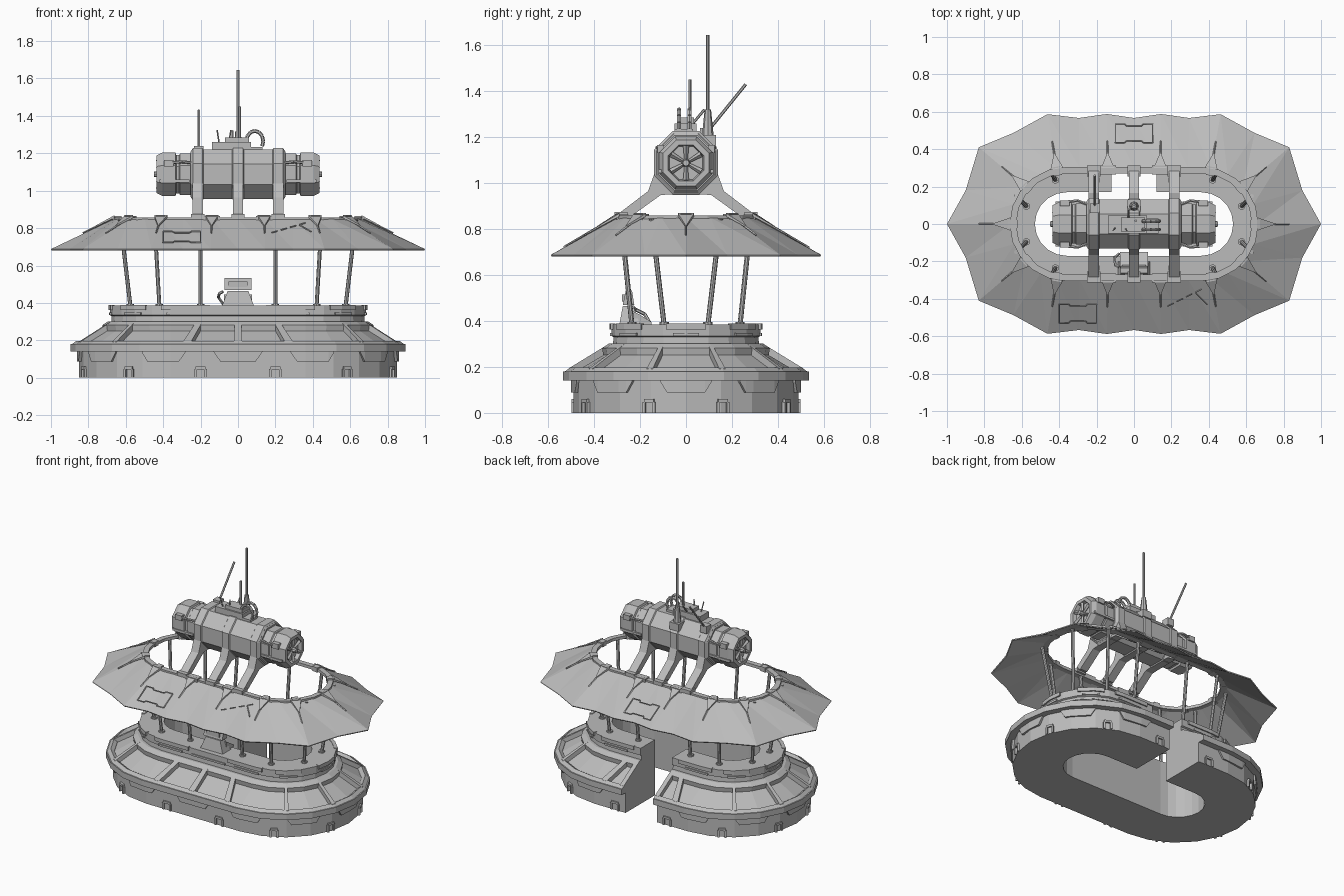
import bpy, bmesh
from math import sin, cos, radians, pi
from mathutils import Vector

if "Cube" in bpy.data.objects:
    bpy.data.objects.remove(bpy.data.objects["Cube"])

grey = bpy.data.materials.new("plain_grey")
grey.use_nodes = True
grey.diffuse_color = (0.5, 0.5, 0.5, 1)
grey.node_tree.nodes["Principled BSDF"].inputs["Base Color"].default_value = (0.5, 0.5, 0.5, 1)


def finish(name, bm, recalc=True):
    if recalc:
        bmesh.ops.recalc_face_normals(bm, faces=bm.faces[:])
    mesh = bpy.data.meshes.new(name)
    bm.to_mesh(mesh)
    bm.free()
    mesh.materials.append(grey)
    ob = bpy.data.objects.new(name, mesh)
    bpy.context.collection.objects.link(ob)
    return ob


def hull(name, pts):
    """Convex solid around a few points."""
    bm = bmesh.new()
    bmesh.ops.convex_hull(bm, input=[bm.verts.new(p) for p in pts])
    bmesh.ops.dissolve_limit(bm, angle_limit=0.01, verts=bm.verts[:], edges=bm.edges[:])
    return finish(name, bm)


def box(name, x, y, z):
    return hull(name, [(a, b, c) for a in x for b in y for c in z])


def prism(name, x0, x1, outline):
    return hull(name, [(x, y, z) for x in (x0, x1) for y, z in outline])


def beam(name, p, q, r, r2=None, sides=6):
    p, q = Vector(p), Vector(q)
    bm = bmesh.new()
    bmesh.ops.create_cone(bm, cap_ends=True, segments=sides, radius1=r,
                          radius2=r if r2 is None else r2, depth=(q - p).length)
    ob = finish(name, bm)
    ob.rotation_mode = 'QUATERNION'
    ob.rotation_quaternion = (q - p).to_track_quat('Z', 'Y')
    ob.location = (p + q) / 2
    return ob


def pipe(name, pts, r):
    for p, q in zip(pts, pts[1:]):
        beam(name, p, q, r)


# Rounded oval track: u runs from the front centre round to the back on each side
HALF, END = 0.36, 2.52


def track(u, r, fan=False):
    s, a = (1 if u >= 0 else -1), abs(u)
    if HALF < a < END - HALF:
        t = radians((a - HALF) * 100 - 90)
        return s * (HALF + r * cos(t)), r * sin(t)
    x, y = (a, -r) if a <= HALF else (END - a, r)
    return s * x * (1 + 1.9 * max(0, r - 0.32) if fan else 1), y


def sweep(name, profile, u0, u1, taper=0, fan=False):
    """Sweep a radius/height profile along the track; taper slants both ends."""
    grid = [s * (HALF + 0.18 * k) for k in range(11) for s in (-1, 1)]
    us = sorted([u0, u1] + [g for g in grid if u0 + .002 < g < u1 - .002]
                + ([u0 + taper, u1 - taper] if taper else []))
    top = max(z for _, z in profile)
    bm = bmesh.new()
    rows = []
    for u in us:
        end = taper and u in (u0, u1)
        rows.append([bm.verts.new((*track(u, r, fan), top - 0.004 if end and z < top else z))
                     for r, z in profile])
    n = len(profile)
    for a, b in zip(rows, rows[1:]):
        for i in range(n):
            bm.faces.new((a[i], b[i], b[(i + 1) % n], a[(i + 1) % n]))
    if u1 - u0 < 2 * END - 0.01:
        bm.faces.new(rows[0])
        bm.faces.new(rows[-1])
    else:
        bmesh.ops.remove_doubles(bm, verts=bm.verts[:], dist=0.0005)
    return finish(name, bm)


def band(r0, r1, z0, z1):
    return [(r0, z0), (r1, z0), (r1, z1), (r0, z1)]


# Counter ring, open at the back
GAP = 2.40
sweep("counter_body", [(.17, 0), (.49, 0), (.49, .14), (.535, .14), (.535, .18), (.48, .18),
                       (.32, .275), (.315, .33), (.325, .335), (.325, .385), (.17, .385)], -GAP, GAP)
sweep("counter_lower_rail", [(.53, .178), (.505, .197), (.485, .185), (.475, .17)], -GAP, GAP)
sweep("counter_upper_rail", [(.36, .25), (.365, .282), (.335, .302), (.315, .302), (.315, .26)], -GAP, GAP)
rib = [(.515, .175), (.51, .194), (.335, .301), (.315, .301), (.315, .25), (.48, .165)]
for u in (0, .2, .72, 1.08, 1.44, 1.8, 2.32):
    for s in (-1, 1) if u else (1,):
        sweep("counter_rib", rib, s * u - .016, s * u + .016, fan=True)
for s in (-1, 1):
    sweep("counter_gap_frame", rib, *sorted((s * GAP, s * (GAP - .03))))

# Base vents, hanging tabs and trim strips
for s in (-1, 1):
    for u in (.2, .63, 1.07, 1.45, 1.89, 2.32):
        c = s * u
        sweep("vent_lintel", band(.48, .499, .045, .06), c - .026, c + .026)
        for k in (-1, 1):
            sweep("vent_side", band(.48, .499, 0, .047), c + k * .026 - .007, c + k * .026 + .007)
    for u in (0, .41, .85, 1.26, 1.67, 2.11):
        if u or s > 0:
            sweep("hanging_tab", band(.48, .5, .088, .141), s * u - .13, s * u + .13, taper=.035)
    for u in (.3, .75, 1.26, 1.77, 2.2):
        sweep("upper_trim", band(.31, .333, .362, .388), s * u - .15, s * u + .15)
        sweep("lower_trim", band(.31, .331, .335, .348), s * u - .1, s * u + .1)
sweep("front_trim", band(.31, .331, .335, .348), -.13, .13)

# Counter terminal
hull("terminal_stand", [(x * k, y, z) for k in (-1, 1) for x, y, z in
                        ((.085, -.29, .385), (.085, -.2, .385), (.055, -.275, .465), (.055, -.23, .465))])
prism("terminal_screen", -.072, .072, [(-.275, .47), (-.262, .533), (-.235, .533), (-.225, .47)])
box("terminal_glass", (-.05, .05), (-.278, -.26), (.485, .515))
prism("terminal_keys", -.075, .075, [(-.235, .385), (-.235, .445), (-.205, .43), (-.15, .395), (-.15, .385)])
pipe("terminal_arm", [(-.08, -.23, .46), (-.1, -.22, .45), (-.105, -.18, .43), (-.08, -.16, .395)], .008)

# Roof canopy with scalloped edge
quarter = [((.66, 0), (1, 0)), ((.64, .107), (.9, .18)), ((.583, .2), (.83, .41)),
           ((.5, .265), (.645, .487)), ((.412, .295), (.463, .587)), ((.29, .3), (.295, .567)),
           ((.14, .3), (.145, .588)), ((0, .3), (0, .567))]
half = quarter + [((-a[0], a[1]), (-b[0], b[1])) for a, b in quarter[-2::-1]]
full = half + [((a[0], -a[1]), (b[0], -b[1])) for a, b in half[-2:0:-1]]
bm = bmesh.new()
loops = [(bm.verts.new((*a, .85)), bm.verts.new((*b, .688))) for a, b in full]
for (a, b), (c, d) in zip(loops, loops[1:] + loops[:1]):
    for tri in ((a, b, d), (a, d, c)):
        bm.faces.new(tri)
canopy = finish("canopy", bm, recalc=False)
mod = canopy.modifiers.new("thickness", 'SOLIDIFY')
mod.thickness, mod.offset = .008, -1

# Canopy brackets, ribs, rim and rim clamps
for a, b in full[::2]:
    p, q = Vector((*a, .855)), Vector((*b, .693))
    if abs(a[0]) < .01:
        continue
    side = (q - p).cross(Vector((0, 0, 1))).normalized() * .035
    up = Vector((0, 0, .014))
    tip = p.lerp(q, .3)
    hull("canopy_bracket", [p + side, p - side, p + side + up, p - side + up, tip, tip + up * .5])
    beam("canopy_rib", p, p.lerp(q, .5), .007, .004, 4)
sweep("roof_rim", band(.27, .305, .838, .858), -END, END)
for u in (.14, .46, .84, 1.26, 1.68, 2.06, 2.38):
    for s in (-1, 1):
        sweep("rim_clamp", band(.264, .312, .834, .866), s * u - .045, s * u + .045)

# Roof posts, leaning outwards
for sx in (-1, 1):
    for sy in (-1, 1):
        for (x, y), (x2, y2) in (((.575, .095), (.63, .15)), ((.42, .235), (.447, .283)), ((.2, .235), (.2, .283))):
            beam("roof_post", (sx * x, sy * y, .38), (sx * x2, sy * y2, .845), .011, sides=8)
            beam("post_foot", (sx * x, sy * y, .383), (sx * x, sy * y, .395), .02, sides=8)


# Raised line markings on the canopy
def on_roof(x, y):
    return x, y, .858 - (abs(y) - .3) * .585


for x, y, w, h in ((-.3, -.48, .1, .05), (0, .485, .1, .05)):
    c = [on_roof(x + i * w, y + j * h) for i, j in
         ((-1, -1), (-.5, -1), (-.4, -.8), (.4, -.8), (.5, -1), (1, -1), (1, 1), (.5, 1), (.4, .8), (-.4, .8), (-.5, 1), (-1, 1), (-1, -1))]
    pipe("roof_outline", c, .004)
for k in range(4):
    x = .18 + k * .05
    beam("roof_dash", on_roof(x, -.44 + k * .025), on_roof(x + .03, -.425 + k * .025), .004)
beam("roof_dash", on_roof(.33, -.37), on_roof(.39, -.43), .004)

# Overhead machine: eight-sided tube along x
AXIS = 1.088


def tube(name, stations, sides=8):
    bm = bmesh.new()
    rows = []
    for x, r in stations:
        k = r / cos(pi / sides)
        rows.append([bm.verts.new((x, k * cos((i + .5) * 2 * pi / sides),
                                   AXIS + k * sin((i + .5) * 2 * pi / sides))) for i in range(sides)])
    for a, b in zip(rows, rows[1:]):
        for i in range(sides):
            j = (i + 1) % sides
            bm.faces.new((a[i], a[j], b[j], b[i]))
    bm.faces.new(rows[0])
    bm.faces.new(rows[-1])
    return finish(name, bm)


tube("machine_body", [(-.255, .12), (-.245, .132), (.245, .132), (.255, .12)])
for x in (-.215, 0, .215):
    tube("machine_band", [(x - .034, .128), (x - .026, .139), (x + .026, .139), (x + .034, .128)])
    for s in (-1, 1):
        prism("machine_leg_upper", x - .028, x + .028,
              [(s * y, z) for y, z in ((.138, 1.04), (.05, .952), (.11, .948), (.165, .965))])
        prism("machine_leg_lower", x - .028, x + .028,
              [(s * y, z) for y, z in ((.11, .948), (.165, .965), (.295, .866), (.235, .858))])
        box("leg_foot", (x - .036, x + .036), sorted((s * .255, s * .312)), (.85, .875))
for s in (-1, 1):
    tube("machine_end", [(s * x, r) for x, r in ((.24, .11), (.31, .11), (.315, .103), (.33, .103), (.335, .115),
                                                (.405, .115), (.435, .1), (.435, .078), (.41, .072))])
    beam("fan_hub", (s * .405, 0, AXIS), (s * .45, 0, AXIS), .02, .014, 8)
    for k in range(6):
        t = k * pi / 3 + pi / 6
        beam("fan_blade", (s * .418, 0, AXIS), (s * .425, .076 * cos(t), AXIS + .076 * sin(t)), .006, .013, 4)
    for sy in (-1, 1):
        box("end_clip", sorted((s * .345, s * .395)), sorted((sy * .095, sy * .125)), (1.13, 1.165))
        pipe("end_pipe", [(s * .25, sy * .105, 1.15), (s * .3, sy * .125, 1.155), (s * .35, sy * .12, 1.15)], .008)
        box("end_bar", sorted((s * .26, s * .42)), sorted((sy * .1, sy * .12)), (1.045, 1.06))

# Rooftop equipment and aerials
box("equipment_box", (-.14, .07), (-.05, .045), (1.2, 1.26))
box("equipment_lid", (-.07, .06), (-.04, .035), (1.25, 1.285))
box("equipment_side", (.06, .13), (-.05, .03), (1.2, 1.235))
for y in (-.03, .015):
    pipe("cable_loop", [(.09 + .045 * cos(k * pi / 6), y, 1.265 + .055 * sin(k * pi / 6)) for k in range(-1, 8)], .01)
for x in (-.1, -.05):
    beam("whisker", (x, -.02, 1.25), (x + (-.012 if x < -.07 else .012), -.035, 1.325), .004)
box("aerial_bracket", (-.035, .035), (.06, .13), (1.16, 1.21))
beam("aerial_base", (0, .095, 1.19), (0, .095, 1.32), .027, .014, 8)
beam("tall_aerial", (0, .095, 1.3), (0, .095, 1.645), .008)
beam("short_aerial", (.01, .017, 1.25), (.01, .017, 1.45), .007)
beam("slanted_aerial", (-.21, .09, 1.22), (-.21, .26, 1.43), .007)
box("slanted_aerial_foot", (-.235, -.185), (.06, .11), (1.19, 1.24))
beam("small_strut", (-.03, .03, 1.26), (-.03, .08, 1.32), .006)
